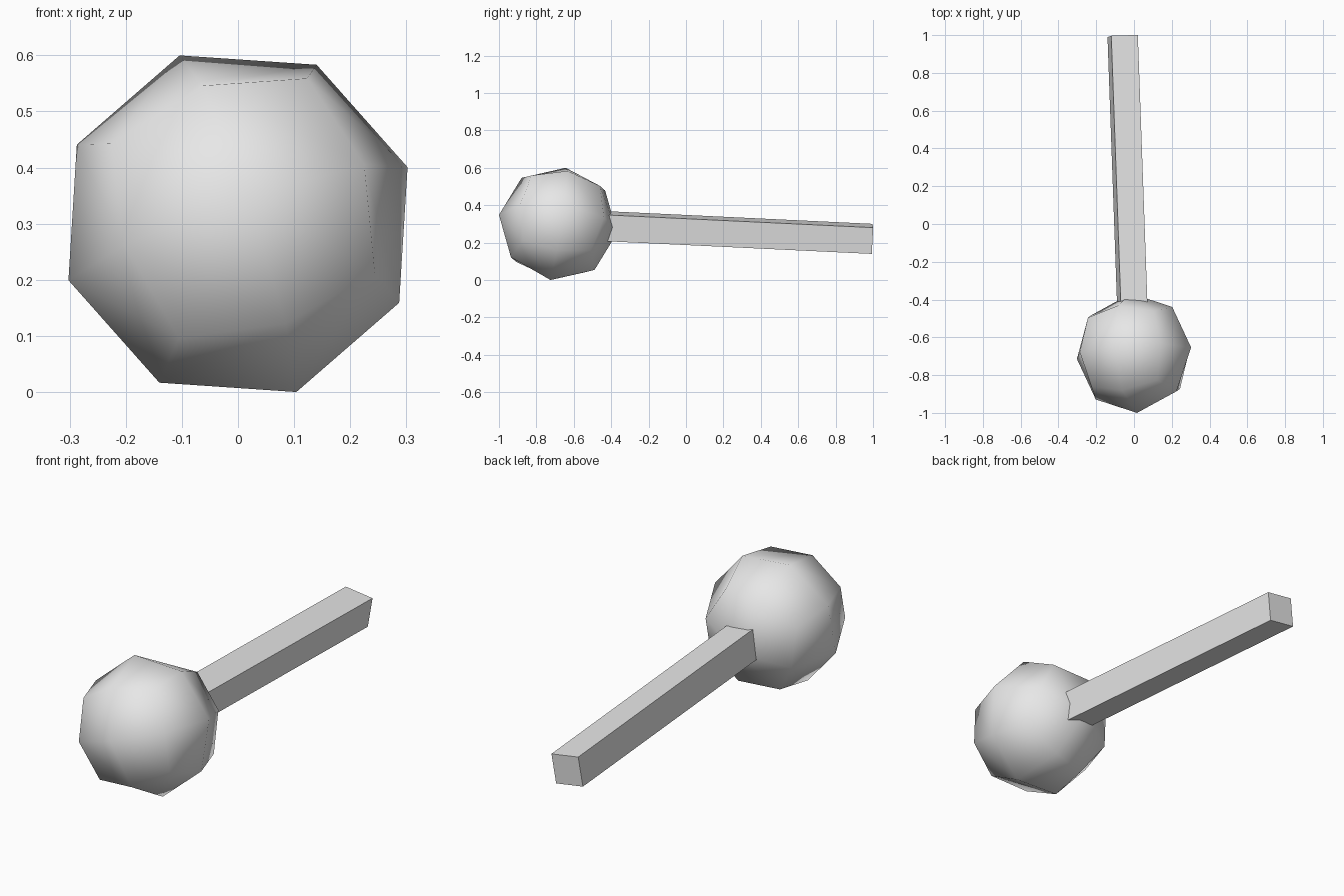
import bpy
import bmesh
from mathutils import Matrix, Vector

if "Cube" in bpy.data.objects:
    bpy.data.objects.remove(bpy.data.objects["Cube"], do_unlink=True)

# Single plain grey material
grey = bpy.data.materials.new("light_grey")
grey.use_nodes = True
grey.diffuse_color = (0.8, 0.8, 0.8, 1)
grey.node_tree.nodes["Principled BSDF"].inputs["Base Color"].default_value = (0.8, 0.8, 0.8, 1)


def frame(origin, side, along):
    """Matrix whose y axis follows `along` and whose x axis leans towards `side`."""
    y = Vector(along).normalized()
    x = Vector(side)
    x = (x - y * x.dot(y)).normalized()
    return Matrix.Translation(origin) @ Matrix((x, y, x.cross(y))).transposed().to_4x4()


def add_part(name, bm, matrix, smooth):
    bmesh.ops.recalc_face_normals(bm, faces=bm.faces)
    for face in bm.faces:
        face.smooth = smooth
    mesh = bpy.data.meshes.new(name)
    bm.to_mesh(mesh)
    bm.free()
    mesh.materials.append(grey)
    part = bpy.data.objects.new(name, mesh)
    part.matrix_world = matrix
    bpy.context.collection.objects.link(part)
    return part


ball_centre = Vector((0, -0.684, 0.3))
handle_end = Vector((-0.06, 0.995, 0.22))

# Ball head: a cube subdivided once and pushed out to a sphere
bm = bmesh.new()
bmesh.ops.create_cube(bm, size=1)
bmesh.ops.subdivide_edges(bm, edges=bm.edges[:], cuts=1, use_grid_fill=True)
for v in bm.verts:
    v.co = v.co.normalized() * 0.32
add_part("ball_head", bm, frame(ball_centre, (0.3, 0.03, 0.1), (-0.05, 0.987, -0.15)), True)

# Handle: a square bar that runs from inside the ball to the back
bar_start = ball_centre.lerp(handle_end, 0.08)
bar = handle_end - bar_start
bm = bmesh.new()
bmesh.ops.create_cube(bm, size=1)
bmesh.ops.scale(bm, vec=(0.142, bar.length, 0.142), verts=bm.verts)
add_part("handle", bm, frame((bar_start + handle_end) / 2, (0.14, 0, -0.02), bar), False)
